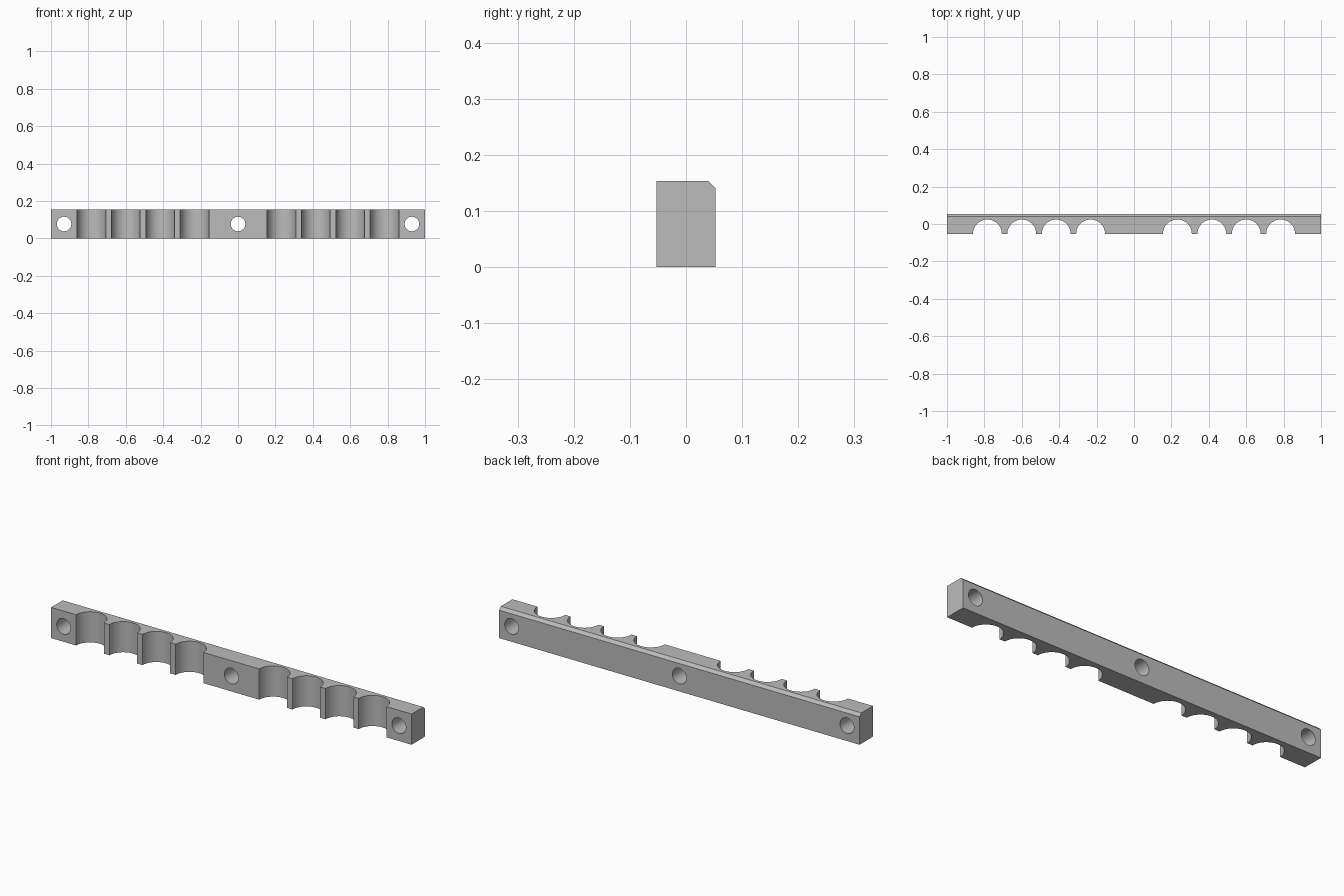
import bpy, bmesh
from math import pi, cos, sin, radians

HALF_LEN, HALF_DEPTH, HEIGHT, CHAMFER = 1.0, 0.053, 0.154, 0.014
GROOVE_R, HOLE_R, STEPS = 0.077, 0.039, 32
GROOVES = (0.232, 0.416, 0.6, 0.784)

cube = bpy.data.objects.get("Cube")
if cube:
    bpy.data.objects.remove(cube, do_unlink=True)

grey = bpy.data.materials.new("grey")
grey.use_nodes = True
colour = (0.5, 0.5, 0.5, 1)
grey.diffuse_color = colour
grey.node_tree.nodes["Principled BSDF"].inputs["Base Color"].default_value = colour

# Plan outline: straight back, front edge scalloped by half-round grooves
outline = [(HALF_LEN, HALF_DEPTH), (-HALF_LEN, HALF_DEPTH), (-HALF_LEN, -HALF_DEPTH)]
for centre in sorted([-x for x in GROOVES] + list(GROOVES)):
    for i in range(STEPS + 1):
        a = pi - pi * i / STEPS
        outline.append((centre + GROOVE_R * cos(a), -HALF_DEPTH + GROOVE_R * sin(a)))
outline.append((HALF_LEN, -HALF_DEPTH))

# Extrude the outline upwards and chamfer the top back edge
bm = bmesh.new()
base = bm.faces.new([bm.verts.new((x, y, 0)) for x, y in outline])
top = bmesh.ops.extrude_face_region(bm, geom=[base])["geom"]
bmesh.ops.translate(bm, vec=(0, 0, HEIGHT),
                    verts=[g for g in top if isinstance(g, bmesh.types.BMVert)])
back_edge = [e for e in bm.edges
             if all(v.co.z > HEIGHT - 0.001 and v.co.y > HALF_DEPTH - 0.001 for v in e.verts)]
bmesh.ops.bevel(bm, geom=back_edge, offset=CHAMFER, segments=1, affect='EDGES')
bmesh.ops.recalc_face_normals(bm, faces=bm.faces)
mesh = bpy.data.meshes.new("grooved_bar")
bm.to_mesh(mesh)
bm.free()
mesh.materials.append(grey)
bar = bpy.data.objects.new("grooved_bar", mesh)
bpy.context.collection.objects.link(bar)

# Screw holes drilled from front to back
for x in (-0.93, 0, 0.93):
    bpy.ops.mesh.primitive_cylinder_add(vertices=48, radius=HOLE_R, depth=0.4,
                                        location=(x, 0, HEIGHT / 2),
                                        rotation=(pi / 2, 0, 0))
    cutter = bpy.context.object
    cutter.name = "hole_cutter"
    cutter.hide_render = True
    cutter.data.materials.append(grey)
    cut = bar.modifiers.new("hole", 'BOOLEAN')
    cut.operation, cut.solver, cut.object = 'DIFFERENCE', 'EXACT', cutter
    bpy.context.view_layer.objects.active = bar
    bpy.ops.object.modifier_apply(modifier=cut.name)
    bpy.data.objects.remove(cutter, do_unlink=True)

# Smooth curved walls, keep sharp corners
bpy.ops.object.select_all(action='DESELECT')
bar.select_set(True)
bpy.context.view_layer.objects.active = bar
bpy.ops.object.shade_smooth_by_angle(angle=radians(30))
